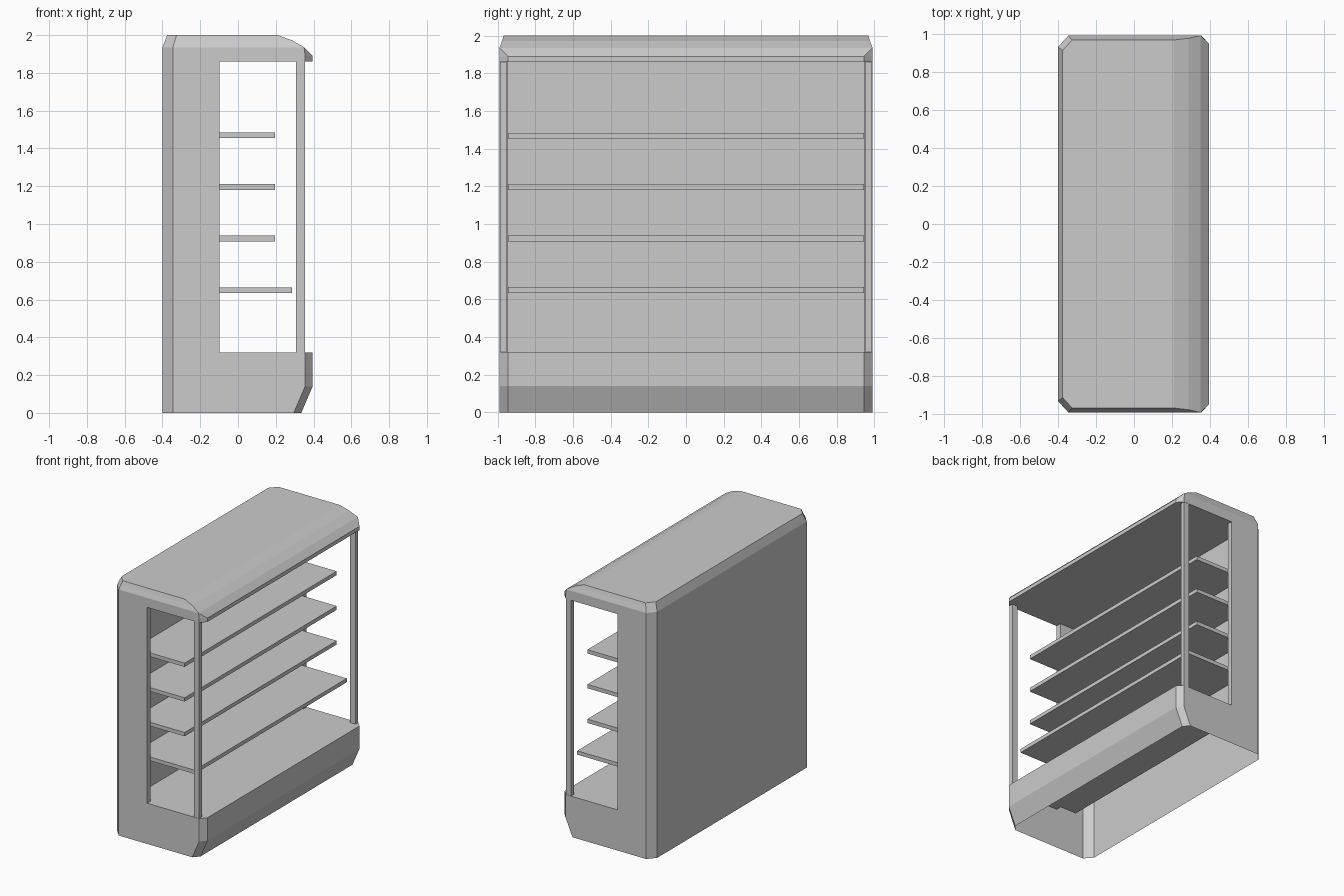
import bpy
import bmesh

cube = bpy.data.objects.get("Cube")
if cube:
    bpy.data.objects.remove(cube)

grey = bpy.data.materials.new("light_grey")
grey.use_nodes = True
COLOR = (0.6, 0.6, 0.6, 1)
grey.diffuse_color = COLOR
grey.node_tree.nodes["Principled BSDF"].inputs["Base Color"].default_value = COLOR


def add_object(name, bm):
    mesh = bpy.data.meshes.new(name)
    bm.to_mesh(mesh)
    bm.free()
    mesh.materials.append(grey)
    obj = bpy.data.objects.new(name, mesh)
    bpy.context.collection.objects.link(obj)
    return obj


def box(name, xs, ys, zs):
    bm = bmesh.new()
    bmesh.ops.create_cube(bm, size=1)
    for v in bm.verts:
        for axis, (lo, hi) in enumerate((xs, ys, zs)):
            v.co[axis] = hi if v.co[axis] > 0 else lo
    return add_object(name, bm)


def section(z, back, back_y, back_side, side_y, front_side, front, front_y):
    """Chamfered rectangle in plan, mirrored about y = 0."""
    half = [(back, back_y), (back_side, side_y), (front_side, side_y), (front, front_y)]
    return [(x, -y, z) for x, y in half] + [(x, y, z) for x, y in reversed(half)]


def loft(name, sections):
    bm = bmesh.new()
    rings = [[bm.verts.new(p) for p in s] for s in sections]
    for a, b in zip(rings, rings[1:]):
        for i in range(len(a)):
            j = (i + 1) % len(a)
            bm.faces.new((a[i], a[j], b[j], b[i]))
    bm.faces.new(rings[0][::-1])
    bm.faces.new(rings[-1])
    bmesh.ops.remove_doubles(bm, verts=bm.verts, dist=0.001)
    bmesh.ops.recalc_face_normals(bm, faces=bm.faces)
    return add_object(name, bm)


# Cabinet hull: sloped kick plate, straight body, rounded canopy
body = (-0.4, 0.93, -0.345, 0.99)
cabinet = loft("cabinet", [
    section(0, *body, 0.295, 0.335, 0.945),
    section(0.14, *body, 0.355, 0.395, 0.945),
    section(1.89, *body, 0.355, 0.395, 0.945),
    section(1.935, *body, 0.35, 0.35, 0.99),
    section(1.972, -0.386, 0.92, -0.334, 0.976, 0.287, 0.287, 0.976),
    section(2, -0.375, 0.912, -0.325, 0.967, 0.21, 0.21, 0.967),
])

# Display recess and open end windows
BASE, CEILING, WALL = 0.32, 1.86, -0.24
cutters = [
    box("recess_cutter", (WALL, 0.6), (-0.947, 0.947), (BASE, CEILING)),
    box("window_cutter", (-0.097, 0.7), (-1.2, 1.2), (BASE, CEILING)),
]
for cutter in cutters:
    cutter.hide_render = True
    mod = cabinet.modifiers.new(cutter.name, "BOOLEAN")
    mod.operation = "DIFFERENCE"
    mod.solver = "EXACT"
    mod.object = cutter
graph = bpy.context.evaluated_depsgraph_get()
cut_mesh = bpy.data.meshes.new_from_object(cabinet.evaluated_get(graph))
cabinet.modifiers.clear()
cabinet.data = cut_mesh
for cutter in cutters:
    bpy.data.objects.remove(cutter)

# Open underside
bm = bmesh.new()
bm.from_mesh(cut_mesh)
under = [f for f in bm.faces if all(v.co.z < 0.001 for v in f.verts)]
bmesh.ops.delete(bm, geom=under, context="FACES")
bm.to_mesh(cut_mesh)
bm.free()

# Corner posts
for side, name in ((-1, "right_post"), (1, "left_post")):
    ys = sorted((side * 0.953, side * 0.988))
    box(name, (0.308, 0.354), ys, (BASE, CEILING))

# Shelves, the lowest one deeper
for i in range(4):
    z = 0.635 + i * 0.273
    depth = 0.285 if i == 0 else 0.197
    box(f"shelf_{i + 1}", (WALL, depth), (-0.945, 0.945), (z, z + 0.03))
